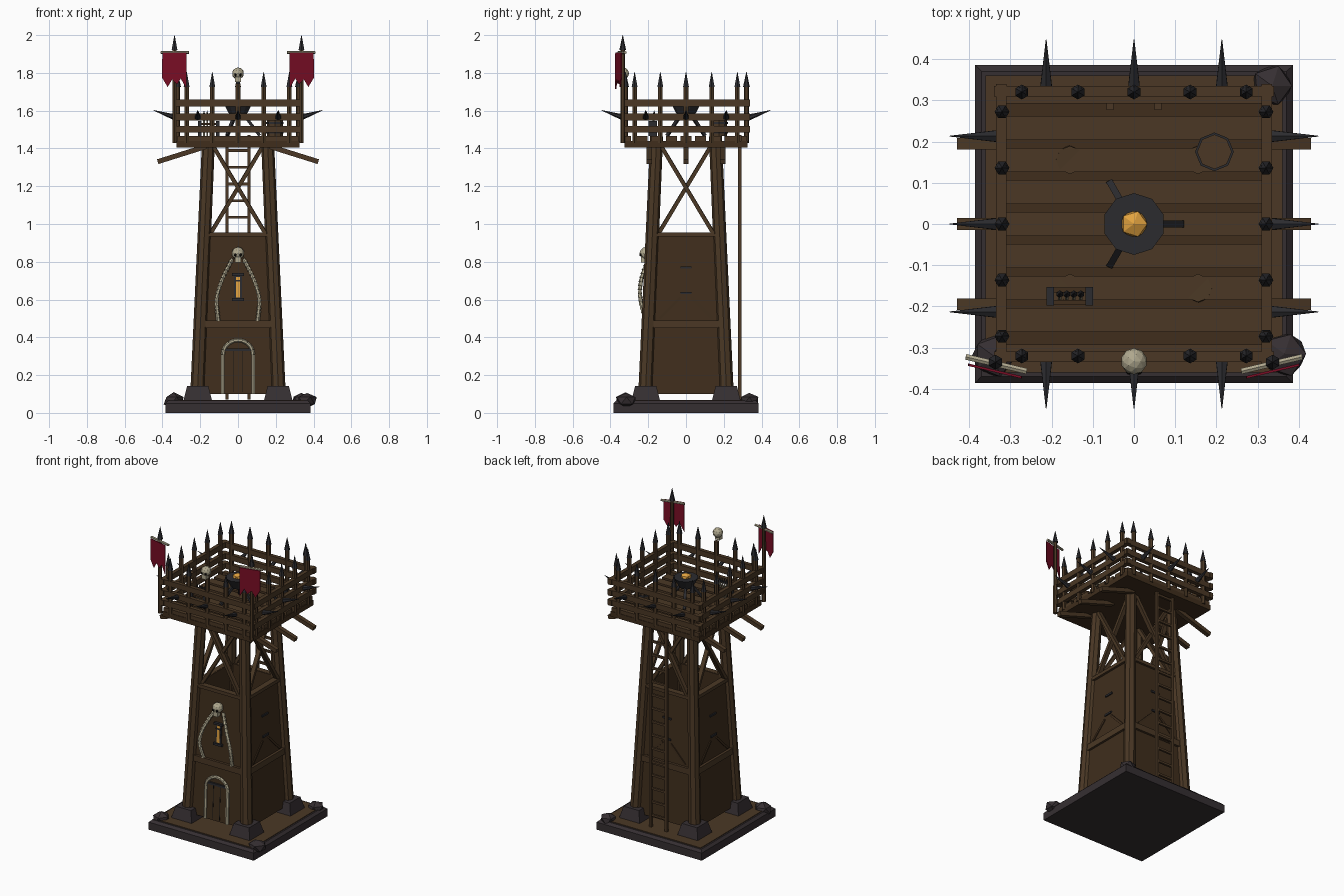
import bpy, bmesh, math, random
from mathutils import Vector, Matrix

if "Cube" in bpy.data.objects:
    bpy.data.objects.remove(bpy.data.objects["Cube"])

random.seed(4)

def mat(name, r, g, b):
    m = bpy.data.materials.new(name)
    m.diffuse_color = (r, g, b, 1)
    m.use_nodes = True
    m.node_tree.nodes["Principled BSDF"].inputs["Base Color"].default_value = m.diffuse_color
    return m

WOOD = mat("wood", 0.069, 0.039, 0.018)
WALL = mat("dark_wood", 0.050, 0.027, 0.012)
STONE = mat("stone", 0.036, 0.028, 0.031)
IRON = mat("iron", 0.024, 0.024, 0.028)
BONE = mat("bone", 0.43, 0.39, 0.27)
CLOTH = mat("crimson_cloth", 0.19, 0.004, 0.018)
FIRE = mat("flame", 0.75, 0.36, 0.05)
BLACK = mat("shadow_black", 0.008, 0.007, 0.006)

R = Matrix.Identity(4)   # current side rotation

def finish(name, bm, m, M=Matrix.Identity(4)):
    bm.transform(R @ M)
    bmesh.ops.recalc_face_normals(bm, faces=bm.faces)
    me = bpy.data.meshes.new(name)
    bm.to_mesh(me)
    bm.free()
    me.materials.append(m)
    ob = bpy.data.objects.new(name, me)
    bpy.context.collection.objects.link(ob)
    return ob

def box(name, c, s, m, taper=1.0, rz=0):
    bm = bmesh.new()
    bmesh.ops.create_cube(bm, size=1)
    for v in bm.verts:
        k = taper if v.co.z > 0 else 1
        v.co = Vector((v.co.x * s[0] * k, v.co.y * s[1] * k, v.co.z * s[2]))
    return finish(name, bm, m, Matrix.Translation(c) @ Matrix.Rotation(rz, 4, 'Z'))

def along(p, q):
    p, q = Vector(p), Vector(q)
    rot = (q - p).to_track_quat('Z', 'Y').to_matrix().to_4x4()
    return Matrix.Translation((p + q) / 2) @ rot, (q - p).length

def beam(name, p, q, w, m, d=None):
    M, L = along(p, q)
    bm = bmesh.new()
    bmesh.ops.create_cube(bm, size=1)
    bm.transform(Matrix.Diagonal((w, d or w, L, 1)))
    return finish(name, bm, m, M)

def rod(name, p, q, r1, r2, m, n=6):
    M, L = along(p, q)
    bm = bmesh.new()
    bmesh.ops.create_cone(bm, cap_ends=True, segments=n, radius1=r1, radius2=r2, depth=L)
    return finish(name, bm, m, M)

def ball(name, c, s, m, sub=1, jitter=0.0):
    bm = bmesh.new()
    bmesh.ops.create_icosphere(bm, subdivisions=sub, radius=1)
    for v in bm.verts:
        v.co *= 1 + random.uniform(-jitter, jitter)
    return finish(name, bm, m, Matrix.Translation(c) @ Matrix.Diagonal((*s, 1)))

def c(z):   # leg centre offset at a height
    return 0.215 - 0.06 * (z - 0.1) / 1.37

def skull(name, x, y, z, s):
    ball(name + "_cranium", (x, y, z), (s, s, s), BONE, 2)
    box(name + "_jaw", (x, y - s * 0.3, z - s), (s * 1.0, s * 1.0, s * 0.9), BONE)
    for sx in (-1, 1):
        ball(name + "_eye", (x + sx * s * 0.4, y - s * 0.82, z - s * 0.25), (s * .24, s * .2, s * .26), BLACK)

# base slab with chamfered rim and plank top
box("base_slab", (0, 0, 0.025), (0.77, 0.77, 0.05), STONE)
box("base_rim", (0, 0, 0.0575), (0.77, 0.77, 0.015), STONE, 0.96)
box("base_top", (0, 0, 0.0655), (0.72, 0.72, 0.007), WOOD)
for x, y, r in ((0.365, -0.315, 0.058), (-0.34, -0.32, 0.056), (0.335, 0.335, 0.053)):
    ball("boulder", (x, y, 0.065), (r, r, 0.042), STONE, 1, 0.08)

# legs and stone footings
for sx in (-1, 1):
    for sy in (-1, 1):
        rod("leg", (sx * c(.08), sy * c(.08), .08), (sx * c(1.465), sy * c(1.465), 1.465), .038, .034, WOOD, 8)
        box("footing", (sx * .213, sy * .213, .105), (.15, .15, .075), STONE, 0.75)

# parts repeated on the four sides
for k in range(4):
    R = Matrix.Rotation(k * math.pi / 2, 4, 'Z')
    # tapered wall panel
    bm = bmesh.new()
    bmesh.ops.create_cube(bm, size=1)
    for v in bm.verts:
        z = 0.1 if v.co.z < 0 else 0.955
        v.co = Vector((math.copysign(c(z), v.co.x), -c(z) - 0.008 + (0.025 if v.co.y > 0 else 0), z))
    finish("wall_panel", bm, WALL)
    for z, h in ((0.47, 0.04), (0.945, 0.022)):
        box("wall_beam", (0, -c(z) - .006, z), (2 * c(z), 0.035, h), WOOD)
    for s in (-1, 1):
        beam("cross_brace", (-s * .145, -c(.96) + s * .008, .95), (s * .13, -c(1.41) + s * .008, 1.41), .027, WOOD, .02)
    if k != 0:
        for s in (-1, 1):
            beam("wall_brace", (s * .14, -c(.5) - .003, .5), (s * .03, -c(.62) - .003, .61), .022, WALL, .014)
        for z in (0.635, 0.77):
            box("wall_slit", (0, -c(z) - .011, z), (.06, .01, .012), IRON)
    # railings
    for z in (1.502, 1.567, 1.64):
        box("rail", (0, -.322, z), (.68, .025, .036), WOOD)
    # pointed posts and outward spikes
    for i in range(-2, 3):
        x = i * .136
        rod("rail_post", (x, -.32, 1.43), (x, -.32, 1.745), .014, .014, WOOD)
        if not (k == 0 and i == 0):
            rod("post_spike", (x, -.32, 1.725), (x, -.32, 1.805), .018, .001, IRON)
    for x in (-.213, 0, .213):
        rod("outward_spike", (x, -.335, 1.565), (x, -.447, 1.602), .016, .001, IRON)
R = Matrix.Identity(4)

# platform floor
box("floor_slab", (0, 0, 1.423), (.65, .65, .034), WALL)
for i in range(-4, 5):
    w = .058 if abs(i) < 4 else .03
    y = i * .0777 - (math.copysign(.004, i) if abs(i) == 4 else 0)
    box("floor_plank", (0, y, 1.452), (.64, w, .026), WOOD)
for s in (-1, 1):
    for y in (-.195, 0, .195):
        beam("strut", (s * .17, y, 1.41), (s * .425, y, 1.33), .028, WOOD, .026)

# ladder at the back
for x in (-.058, .058):
    box("ladder_rail", (x, .285, .77), (.017, .017, 1.40), WOOD)
for i in range(15):
    box("ladder_rung", (0, .285, .15 + i * .0885), (.12, .013, .014), WOOD)

# door with bone arch
def front(x, z, off):
    return (x, -c(z) - off, z)

beam("door", front(0, .1, .008), front(0, .335, .008), .14, WALL, .014)
for x in (-.025, .025):
    beam("door_gap", front(x, .11, .013), front(x, .335, .013), .004, BLACK, .006)
box("door_strap", front(0, .335, .012), (.14, .014, .014), IRON)
pts = [(.08, .1)] + [(.08 * math.cos(a * math.pi / 10), .31 + .075 * math.sin(a * math.pi / 10)) for a in range(11)] + [(-.08, .1)]
for p, q in zip(pts, pts[1:]):
    rod("door_arch", front(*p, .014), front(*q, .014), .0105, .0105, BONE)

# lit window slit
beam("window_frame", front(0, .6, .008), front(0, .73, .008), .04, IRON, .012)
beam("window_glow", front(0, .61, .013), front(0, .72, .013), .02, FIRE, .008)
box("window_bar", front(0, .7, .014), (.034, .012, .008), IRON)
for z in (.6, .733):
    box("window_sill", front(0, z, .014), (.062, .02, .014), IRON)

# wall trophy: skull and curved segmented tusks
skull("trophy_skull", 0, -.212, .845, .034)
for s in (-1, 1):
    path = []
    for i in range(17):
        t = i / 16
        x = .03 + .085 * math.sin(min(1, t * 1.3) * math.pi / 2) - .01 * max(0, t - .7) / .3
        z = .815 - .325 * t
        path.append((s * x, -c(z) - .015 - .038 * math.sin(t * math.pi), z))
    for p, q in zip(path, path[1:]):
        rod("tusk_segment", p, q, .008, .013, BONE)

# skull on the middle front post
skull("post_skull", 0, -.333, 1.797, .032)

# banners on the front corners
for s in (-1, 1):
    x, y = s * .336, -.335
    rod("banner_pole", (x, y, 1.43), (x, y, 1.94), .013, .011, WOOD)
    rod("banner_spike", (x, y, 1.92), (x, y, 2.0), .018, .001, IRON)
    a, b = Vector((s * .26, -.357, 1.908)), Vector((s * .408, -.322, 1.908))
    rod("banner_bar", a, b, .008, .008, BONE)
    bm = bmesh.new()
    prof = [(.07, 1.908), (.93, 1.908), (.94, 1.775), (.74, 1.725), (.58, 1.765), (.4, 1.74), (.27, 1.77), (.06, 1.715)]
    f = bm.faces.new([bm.verts.new((*(a.lerp(b, t).xy + Vector((s * .003, -.014))), z)) for t, z in prof])
    ext = bmesh.ops.extrude_face_region(bm, geom=[f])
    bmesh.ops.translate(bm, verts=[v for v in ext["geom"] if isinstance(v, bmesh.types.BMVert)], vec=(0, -.006, 0))
    finish("banner_cloth", bm, CLOTH)

# brazier
rod("brazier_bowl", (0, 0, 1.565), (0, 0, 1.63), .04, .075, IRON, 10)
ball("brazier_fire", (0, 0, 1.632), (.036, .036, .025), FIRE)
for i in range(3):
    a = i * math.tau / 3
    beam("brazier_leg", (.115 * math.cos(a), .115 * math.sin(a), 1.468), (.03 * math.cos(a), .03 * math.sin(a), 1.58), .016, IRON)

# barrel
rod("barrel", (.195, .175, 1.465), (.195, .175, 1.55), .042, .042, WOOD, 8)
for z in (1.485, 1.535):
    rod("barrel_hoop", (.195, .175, z - .006), (.195, .175, z + .006), .047, .047, IRON, 8)

# weapon rack with bone shafts
for x in (-.203, -.108):
    box("rack_end", (x, -.175, 1.505), (.018, .045, .08), IRON)
for y in (-.19, -.16):
    box("rack_bar", (-.155, y, 1.53), (.1, .012, .012), WALL)
for i in range(4):
    x = -.18 + i * .017
    rod("rack_shaft", (x, -.18, 1.465), (x, -.17, 1.57), .005, .005, BONE)
    rod("rack_point", (x, -.17, 1.57), (x, -.168, 1.6), .009, .001, IRON)
